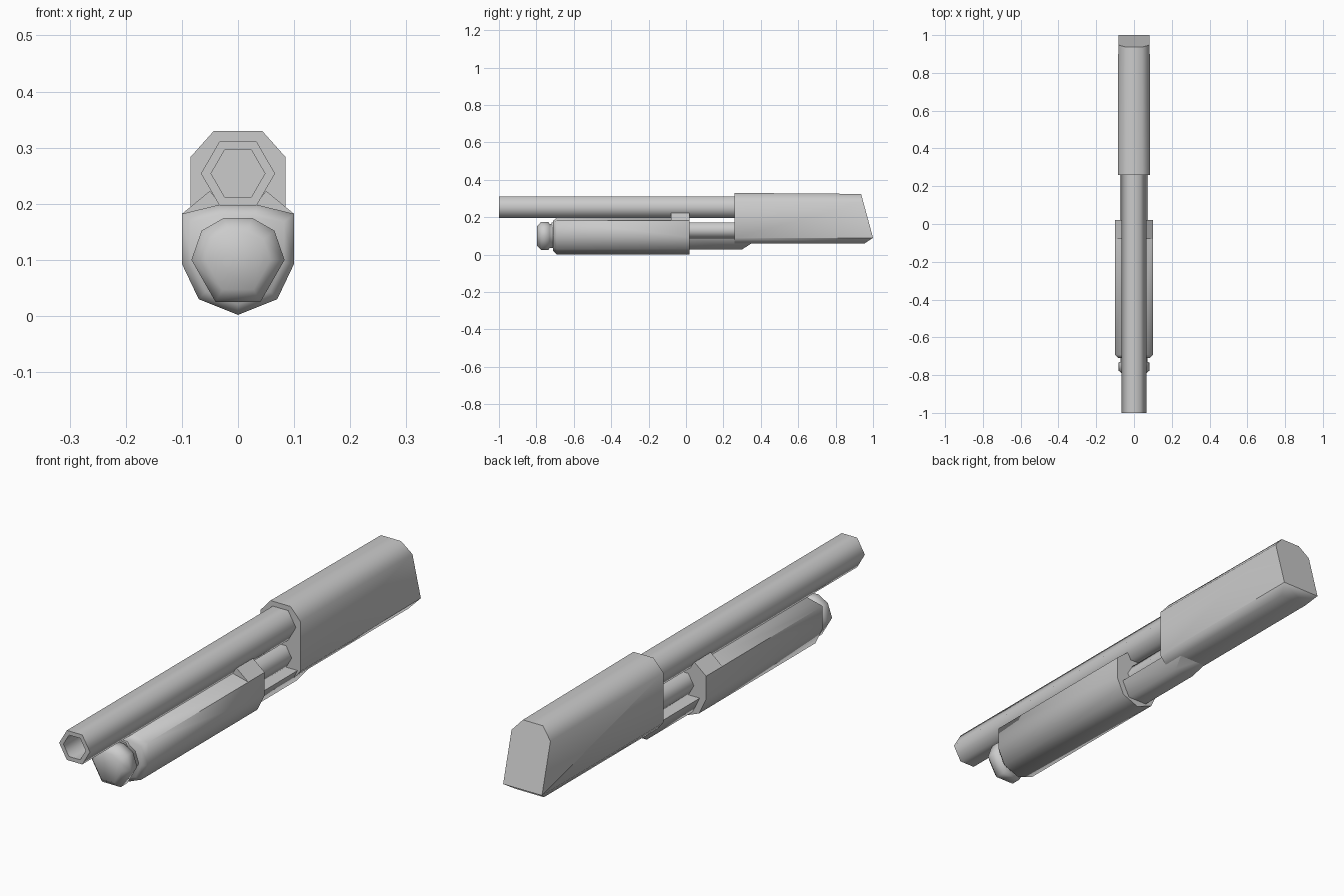
import bpy, bmesh
from math import radians, sin, cos, pi

if "Cube" in bpy.data.objects:
    bpy.data.objects.remove(bpy.data.objects["Cube"])


def mirror(half):
    """Half profile (x >= 0, top to bottom) -> closed (x, z) profile."""
    return half + [(-x, z) for x, z in reversed(half) if x > 1e-6]


def hexagon(r, z):
    return [(r * cos(i * pi / 3), z + r * sin(i * pi / 3)) for i in range(6)]


def scaled(profile, s, cz):
    return [(x * s, cz + (z - cz) * s) for x, z in profile]


def loft(name, sections, cuts=(), angle=65):
    """Skin (y, profile) sections, cap both ends, then slice by (point, normal) planes."""
    bm = bmesh.new()
    rings = [[bm.verts.new((x, y, z)) for x, z in prof] for y, prof in sections]
    n = len(rings[0])
    for a, b in zip(rings, rings[1:]):
        for i in range(n):
            j = (i + 1) % n
            bm.faces.new((a[i], a[j], b[j], b[i]))
    bm.faces.new(rings[0])
    bm.faces.new(rings[-1])
    for co, no in cuts:
        geom = bm.verts[:] + bm.edges[:] + bm.faces[:]
        res = bmesh.ops.bisect_plane(bm, geom=geom, plane_co=co, plane_no=no,
                                     clear_outer=True)
        edges = [e for e in res["geom_cut"] if isinstance(e, bmesh.types.BMEdge)]
        bmesh.ops.edgeloop_fill(bm, edges=edges)
    bmesh.ops.recalc_face_normals(bm, faces=bm.faces[:])
    mesh = bpy.data.meshes.new(name)
    bm.to_mesh(mesh)
    bm.free()
    ob = bpy.data.objects.new(name, mesh)
    bpy.context.collection.objects.link(ob)
    bpy.ops.object.select_all(action='DESELECT')
    ob.select_set(True)
    bpy.context.view_layer.objects.active = ob
    bpy.ops.object.shade_smooth_by_angle(angle=radians(angle))
    return ob


# Receiver: chamfered block with a slanted rear end
front = mirror([(0.043, 0.33), (0.085, 0.283), (0.085, 0.09), (0.06, 0.06)])
rear = mirror([(0.043, 0.324), (0.083, 0.28), (0.083, 0.09), (0.06, 0.06)])
loft("receiver", [(0.26, front), (1.05, rear)],
     cuts=[((0, 1.0, 0.09), (0, 0.965, 0.262)),
           ((0, 1.0, 0.09), (0, 0.03, -0.045))])

# Barrel with a hexagonal bore
outer, bore = hexagon(0.066, 0.254), hexagon(0.048, 0.254)
loft("barrel", [(0.3, outer), (-1, outer), (-1, bore), (-0.9, bore)])

# Magazine tube and its end cap
loft("magazine_tube", [(-0.72, hexagon(0.048, 0.131)), (0.3, hexagon(0.048, 0.131))])
cap = mirror([(0.025, 0.175), (0.065, 0.152), (0.083, 0.10), (0.04, 0.025)])
loft("magazine_cap", [(y, scaled(cap, s, 0.1)) for y, s in
                      ((-0.797, 0.7), (-0.775, 1), (-0.735, 1),
                       (-0.73, 0.87), (-0.69, 0.87))])

# Loading shelf under the tube, tapering up into the receiver
shelf = mirror([(0.073, 0.09), (0.042, 0.028)])
loft("loading_shelf", [(-0.02, shelf), (0.4, shelf)],
     cuts=[((0, 0.30, 0.028), (0, 0.032, -0.05))])

# Sliding fore-end grip with a tapered nose
grip = mirror([(0.035, 0.198), (0.1, 0.182), (0.1, 0.093), (0.07, 0.03), (0, 0.002)])
loft("fore_end", [(-0.71, scaled(grip, 0.82, 0.105)), (-0.692, grip), (0.02, grip)])

# Raised ears at the back of the grip, either side of the barrel
for side, s in (("left", -1), ("right", 1)):
    ear = [(s * x, z) for x, z in
           ((0.1, 0.182), (0.05, 0.223), (0.03, 0.197), (0.03, 0.17), (0.095, 0.17))]
    loft("fore_end_ear_" + side, [(-0.08, ear), (0.02, ear)])
